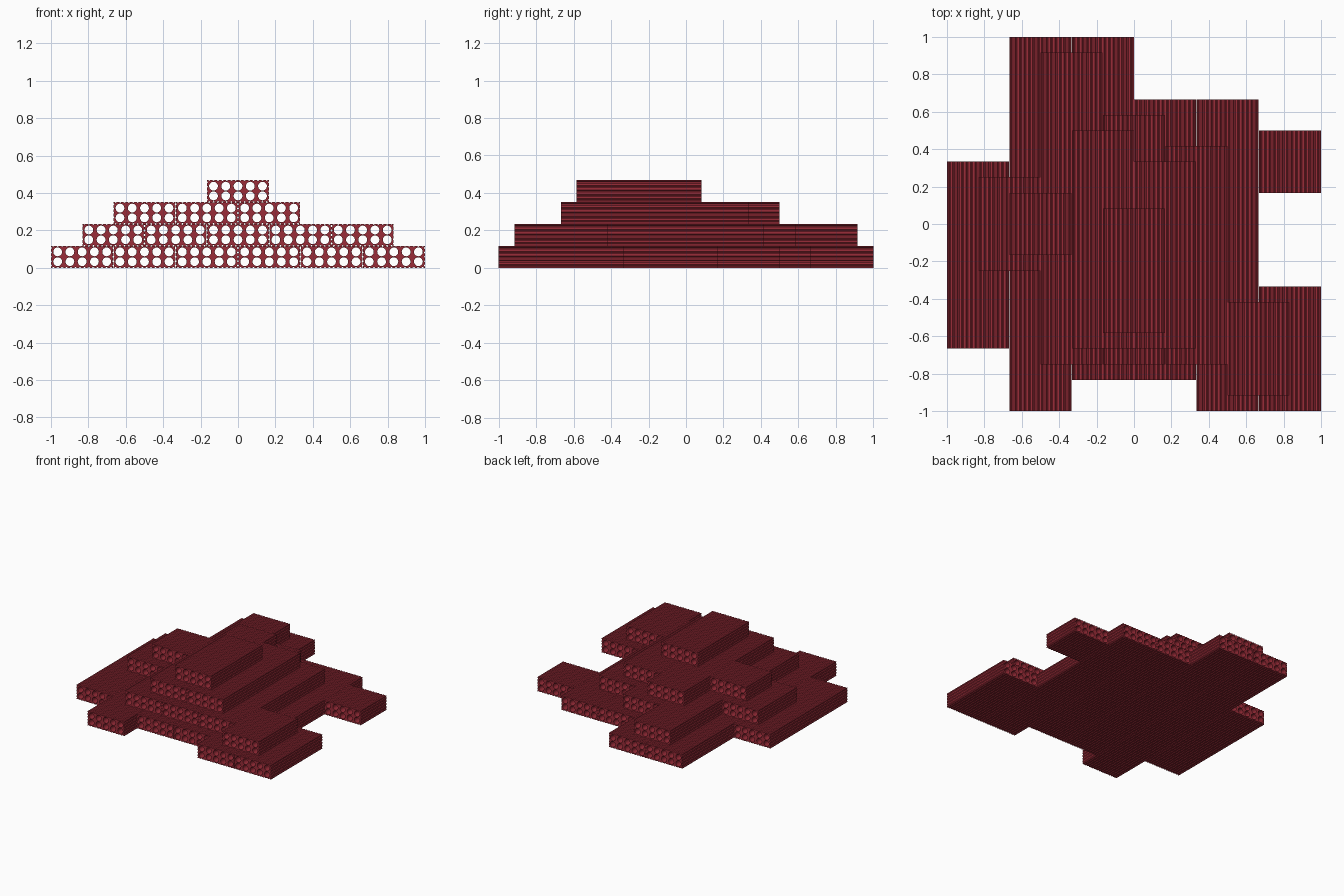
import bpy, bmesh, math
from mathutils import Vector

if "Cube" in bpy.data.objects:
    bpy.data.objects.remove(bpy.data.objects["Cube"])

W, H = 1 / 3, 0.1172          # brick width and height
DEPTH = 0.005                 # groove depth

mat = bpy.data.materials.new("red_clay")
mat.diffuse_color = (0.32, 0.025, 0.04, 1)
mat.use_nodes = True
mat.node_tree.nodes["Principled BSDF"].inputs["Base Color"].default_value = mat.diffuse_color


def grooved_side(a, b, n):
    """Points from a towards b, with n shallow notches cut inwards."""
    a, b = Vector(a), Vector(b)
    d = b - a
    inward = Vector((-d.y, d.x)).normalized() * DEPTH
    pts = [a]
    for i in range(n):
        for t, k in ((0.25, 0), (0.5, 1), (0.75, 0)):
            pts.append(a + d * ((i + t) / n) + inward * k)
    return pts


def brick_profile():
    """Outer ribbed loop followed by ten round hole loops, in x and z."""
    x = W / 2 - 0.0008
    c = [(-x, 0), (x, 0), (x, H), (-x, H)]
    outer = []
    for i, n in enumerate((14, 5, 14, 5)):
        outer += grooved_side(c[i], c[(i + 1) % 4], n)
    loops = [outer]
    for i in range(5):
        for z in (H / 2 - 0.0262, H / 2 + 0.0262):
            cx = (i - 2) * 0.0655
            loops.append([Vector((cx + 0.0235 * math.cos(t), z + 0.0235 * math.sin(t)))
                          for t in (math.tau * k / 20 for k in range(20))])
    return loops


PROFILE = brick_profile()


def brick(name, x, level, y0, y1):
    """Hollow brick extruded along y from y0 to y1."""
    bm = bmesh.new()
    edges = []
    for loop in PROFILE:
        vs = [bm.verts.new((p.x, y0, p.y)) for p in loop]
        edges += [bm.edges.new((vs[i], vs[i - 1])) for i in range(len(vs))]
    bmesh.ops.triangle_fill(bm, use_beauty=True, edges=edges, normal=(0, -1, 0))
    ext = bmesh.ops.extrude_face_region(bm, geom=bm.faces[:], use_keep_orig=True)
    moved = [g for g in ext["geom"] if isinstance(g, bmesh.types.BMVert)]
    bmesh.ops.translate(bm, verts=moved, vec=(0, y1 - y0, 0))
    bmesh.ops.recalc_face_normals(bm, faces=bm.faces[:])
    me = bpy.data.meshes.new(name)
    bm.to_mesh(me)
    bm.free()
    me.materials.append(mat)
    ob = bpy.data.objects.new(name, me)
    ob.location = (x, 0, level * H)
    bpy.context.collection.objects.link(ob)
    ob.select_set(True)
    bpy.context.view_layer.objects.active = ob


# Courses: (column centre in half brick widths, y start and end in twelfths)
courses = [
    [(-5, -8, 4), (-3, -12, 12), (-1, -10, 12), (1, -10, 8), (3, -12, 8),
     (5, -12, -4), (5, 2, 6)],
    [(-4, -3, 3), (-2, -9, 11), (0, -9, 7), (2, -9, 5), (4, -11, -5)],
    [(-3, -2, 2), (-1, -8, 6), (1, -8, 4)],
    [(0, -7, 1)],
]
for level, row in enumerate(courses):
    for i, (cx, y0, y1) in enumerate(row):
        brick(f"brick_course_{level + 1}_{i + 1}", cx * W / 2, level, y0 / 12, y1 / 12)

bpy.ops.object.shade_smooth_by_angle(angle=math.radians(30))
